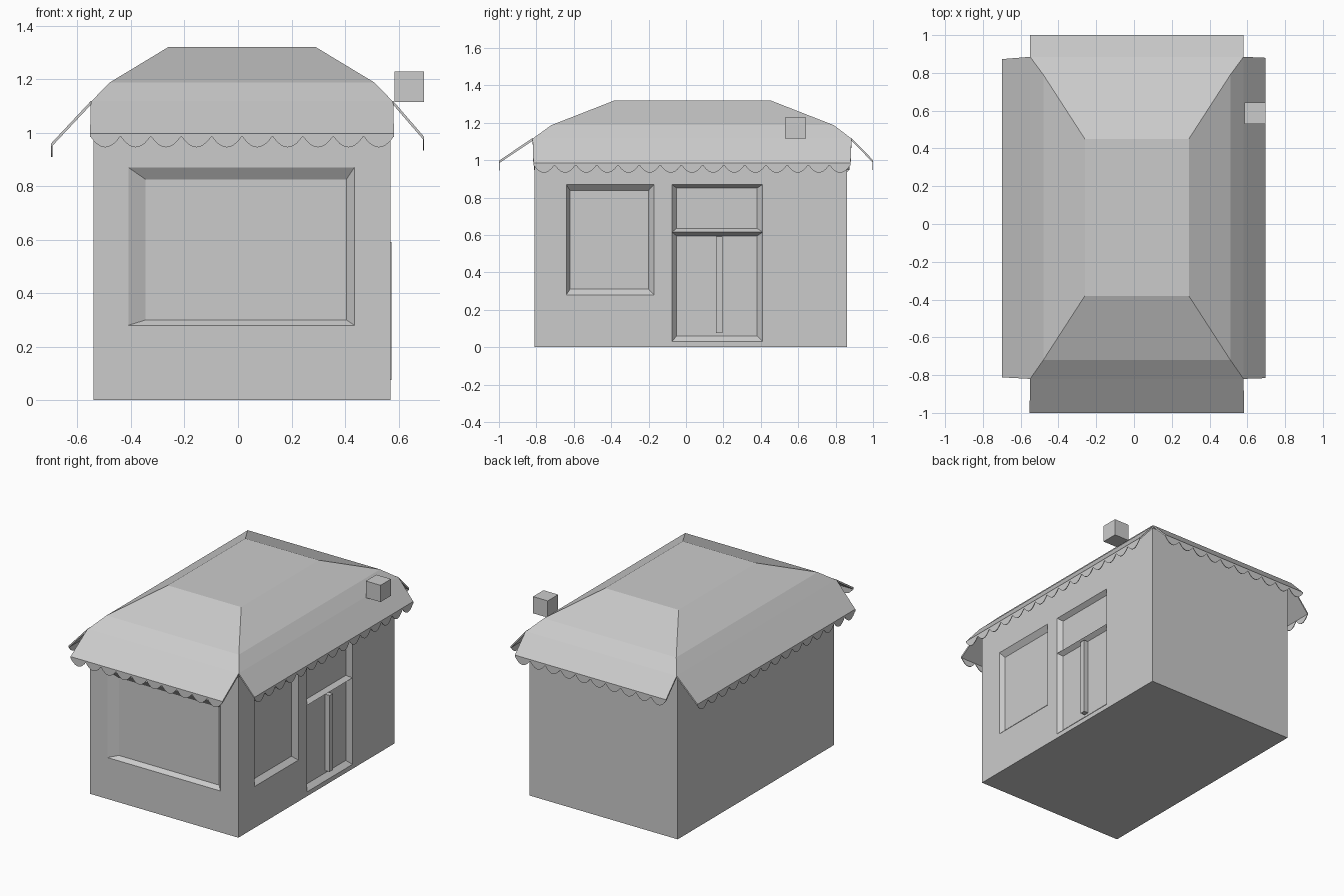
import bpy, bmesh, math
from mathutils import Vector

if "Cube" in bpy.data.objects:
    bpy.data.objects.remove(bpy.data.objects["Cube"])

grey = bpy.data.materials.new("light_grey")
grey.diffuse_color = (0.6, 0.6, 0.6, 1)
grey.use_nodes = True
grey.node_tree.nodes["Principled BSDF"].inputs["Base Color"].default_value = grey.diffuse_color


def make(name, build, normals=True):
    bm = bmesh.new()
    build(bm)
    bmesh.ops.remove_doubles(bm, verts=bm.verts, dist=1e-5)
    if normals:
        bmesh.ops.recalc_face_normals(bm, faces=bm.faces)
    me = bpy.data.meshes.new(name)
    bm.to_mesh(me)
    bm.free()
    me.materials.append(grey)
    ob = bpy.data.objects.new(name, me)
    bpy.context.collection.objects.link(ob)
    return ob


def face(bm, pts):
    bm.faces.new([bm.verts.new(p) for p in pts])


def rings(bm, loops):
    """Skin between rectangular rings and close both ends."""
    for lo, hi in zip(loops, loops[1:]):
        for i in range(4):
            j = (i + 1) % 4
            face(bm, [lo[i], lo[j], hi[j], hi[i]])
    face(bm, loops[0][::-1])
    face(bm, loops[-1])


def rect(x0, x1, y0, y1, z):
    return [(x0, y0, z), (x1, y0, z), (x1, y1, z), (x0, y1, z)]


def box(name, x0, x1, y0, y1, z0, z1):
    make(name, lambda bm: rings(bm, [rect(x0, x1, y0, y1, z0), rect(x0, x1, y0, y1, z1)]))


X0, X1, Y0, Y1, H = -0.54, 0.57, -0.81, 0.86, 1.115


def wall(bm, place, u0, u1, panels, depth=0.03):
    """Wall in (u, z) with bevelled recesses; a panel is (outer, inner) rectangles."""
    us = sorted({u0, u1} | {u for o, _ in panels for u in o[:2]})
    zs = sorted({0, H} | {z for o, _ in panels for z in o[2:]})
    for a, b in zip(us, us[1:]):
        for c, d in zip(zs, zs[1:]):
            mu, mz = (a + b) / 2, (c + d) / 2
            if not any(o[0] < mu < o[1] and o[2] < mz < o[3] for o, _ in panels):
                face(bm, [place(a, c, 0), place(b, c, 0), place(b, d, 0), place(a, d, 0)])
    for o, n in panels:
        def loop(r, k):
            return [place(r[0], r[2], k), place(r[1], r[2], k),
                    place(r[1], r[3], k), place(r[0], r[3], k)]
        out, inn = loop(o, 0), loop(n, depth)
        for i in range(4):
            j = (i + 1) % 4
            face(bm, [out[i], out[j], inn[j], inn[i]])
        face(bm, inn)


# Body: front window, side window, two-panel door
def body(bm):
    wall(bm, lambda u, z, k: (u, Y0 + k, z), X0, X1,
         [((-0.41, 0.435, 0.28, 0.87), (-0.345, 0.405, 0.30, 0.825))])
    wall(bm, lambda u, z, k: (X1 - k, u, z), Y0, Y1,
         [((-0.64, -0.17, 0.28, 0.87), (-0.62, -0.20, 0.31, 0.838)),
          ((-0.075, 0.41, 0.615, 0.87), (-0.05, 0.38, 0.635, 0.85)),
          ((-0.075, 0.41, 0.03, 0.615), (-0.05, 0.38, 0.06, 0.595))])
    wall(bm, lambda u, z, k: (-u, Y1, z), -X1, -X0, [])
    wall(bm, lambda u, z, k: (X0, -u, z), -Y1, -Y0, [])
    face(bm, rect(X0, X1, Y0, Y1, 0)[::-1])


make("body", body, normals=False)

# Roof: two-pitch hip with a flat top
make("roof", lambda bm: rings(bm, [
    rect(-0.55, 0.58, -0.82, 0.885, 1.115),
    rect(-0.48, 0.51, -0.72, 0.79, 1.187),
    rect(-0.26, 0.29, -0.38, 0.45, 1.32)]))


# Awnings: sloping slab with a scalloped valance
def awning(name, a, b, c, d, count, drop=0.052, thick=0.014, steps=10):
    a, b, c, d = map(Vector, (a, b, c, d))
    down = Vector((0, 0, -thick))
    make(name, lambda bm: rings(bm, [[p + down for p in (a, b, c, d)], [a, b, c, d]]))
    inward = (a - d)
    inward.z = 0
    along = (c - d).normalized()
    inward = (inward - along * inward.dot(along)).normalized() * 0.004

    def valance(bm):
        n = count * steps
        prev = None
        for i in range(n + 1):
            t = (i % steps) / steps
            p = d.lerp(c, i / n)
            low = p - Vector((0, 0, 0.01 + (drop - 0.01) * 4 * t * (1 - t)))
            cur = [p, low, low + inward, p + inward]
            if prev:
                for k in range(4):
                    m = (k + 1) % 4
                    face(bm, [prev[k], prev[m], cur[m], cur[k]])
            else:
                face(bm, cur)
            prev = cur
        face(bm, prev)
    make(name + "_valance", valance)


E = 1.118
awning("front_awning", (-0.55, -0.82, E), (0.58, -0.82, E),
       (0.583, -1.0, 0.997), (-0.553, -1.0, 0.997), 10)
awning("back_awning", (0.58, 0.885, E), (-0.55, 0.885, E),
       (-0.55, 1.0, 1.0), (0.58, 1.0, 1.0), 10)
awning("left_awning", (-0.55, 0.885, E), (-0.55, -0.82, E),
       (-0.698, -0.812, 0.96), (-0.698, 0.873, 0.96), 15)
awning("right_awning", (0.58, -0.82, E), (0.58, 0.885, E),
       (0.695, 0.88, 0.985), (0.695, -0.816, 0.985), 15)

# Door handle and vent box
box("door_handle", 0.535, 0.573, 0.16, 0.195, 0.075, 0.592)
box("vent_box", 0.585, 0.695, 0.53, 0.642, 1.115, 1.228)
